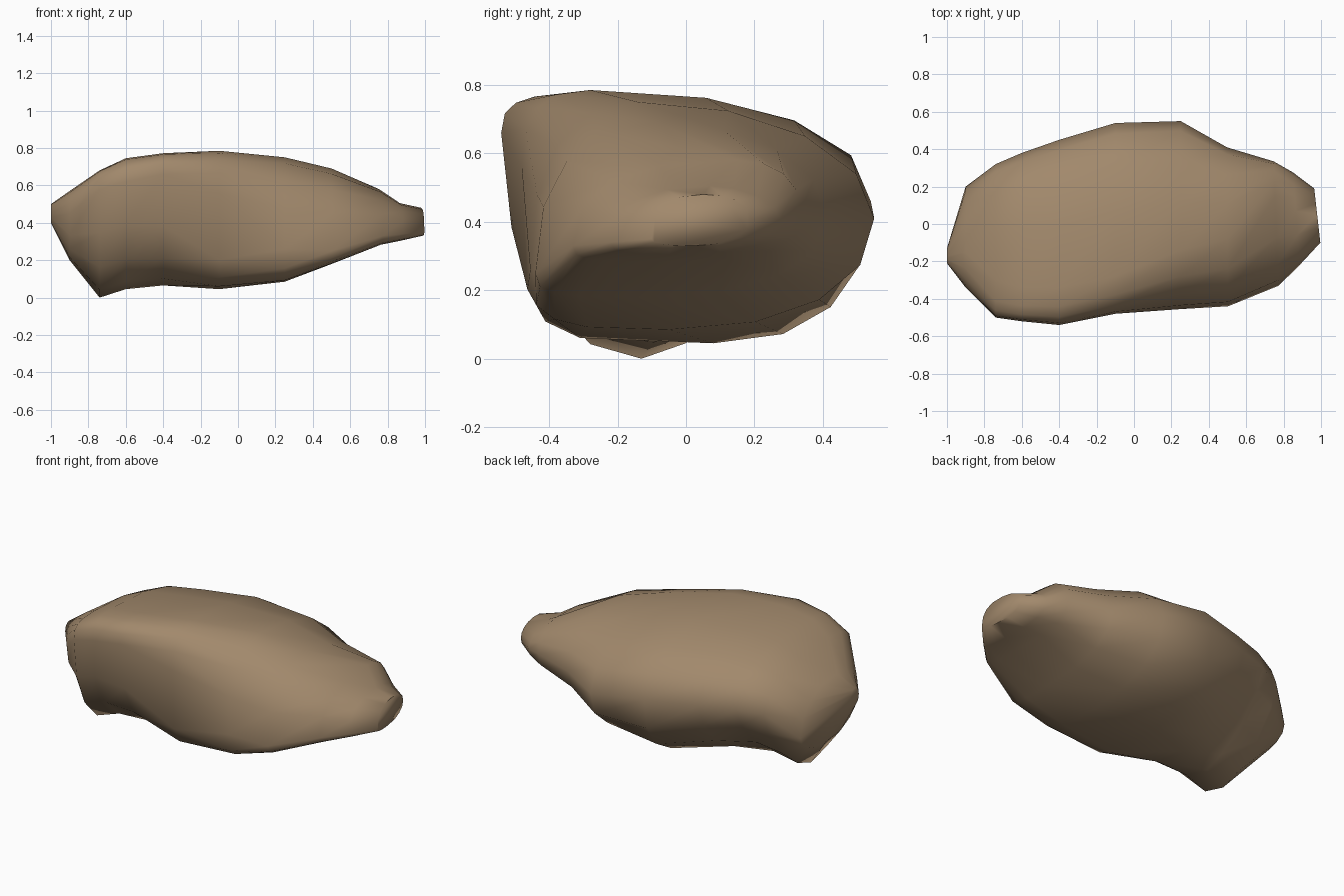
import bpy
import bmesh
from math import cos, sin, pi, radians

cube = bpy.data.objects.get("Cube")
if cube:
    bpy.data.objects.remove(cube, do_unlink=True)

# Stone colour
stone = bpy.data.materials.new("brown stone")
stone.use_nodes = True
colour = (0.36, 0.25, 0.15, 1)
stone.diffuse_color = colour
shader = next(n for n in stone.node_tree.nodes if n.type == "BSDF_PRINCIPLED")
shader.inputs["Base Color"].default_value = colour
shader.inputs["Roughness"].default_value = 0.9

# Cross-sections along the boulder: x, then the (y, z) of its front, top, back
# and bottom extremes, then how hollow each corner is:
# upper front, upper back, lower back, lower front
sections = [
    (-1, (-.21, .45), (-.17, .5), (-.13, .44), (-.17, .4), .9, .9, .9, .9),
    (-.9, (-.34, .45), (-.15, .57), (.2, .31), (-.04, .2), .8, .9, .9, .8),
    (-.74, (-.5, .58), (-.3, .68), (.32, .46), (-.13, 0), .6, .85, 1.3, .95),
    (-.6, (-.52, .62), (-.34, .745), (.38, .47), (-.1, .045), .65, .85, 1.4, .95),
    (-.4, (-.54, .66), (-.34, .772), (.45, .47), (-.05, .065), .7, .9, 1.15, .8),
    (-.1, (-.48, .56), (-.28, .785), (.54, .46), (.08, .045), .75, .92, .85, .38),
    (.25, (-.455, .26), (-.14, .75), (.55, .41), (-.05, .085), .85, 1, .9, .55),
    (.5, (-.44, .25), (-.08, .69), (.41, .42), (-.15, .18), .85, 1, .85, .6),
    (.76, (-.33, .33), (.15, .58), (.335, .43), (-.1, .283), .8, .9, .7, .6),
    (.87, (-.22, .34), (.07, .505), (.275, .41), (-.05, .305), .85, 1.1, .8, .7),
    (.985, (-.1, .35), (.05, .48), (.19, .41), (.02, .33), .8, .9, .9, .8),
]
STEPS = 4


def quarter(side, pole, power, upward):
    """Rounded arc between a side extreme and a top or bottom extreme."""
    points = []
    for i in range(STEPS):
        angle = pi / 2 * i / STEPS
        if not upward:
            angle = pi / 2 - angle
        across, along = max(cos(angle), 0) ** power, max(sin(angle), 0) ** power
        y = pole[0] + (side[0] - pole[0]) * across
        z = side[1] + (pole[1] - side[1]) * along
        points.append((y, z))
    return points


def outline(front, top, back, bottom, front_brow, back_brow, back_base, front_base):
    return (quarter(front, top, front_brow, True)
            + quarter(back, top, back_brow, False)
            + quarter(back, bottom, back_base, True)
            + quarter(front, bottom, front_base, False))


# Skin the sections into one closed boulder, with the narrow end cut aslant
bm = bmesh.new()
rings = []
for x, *shape in sections:
    lean = 0.12 * max(x, 0) ** 4
    rings.append([bm.verts.new((x - lean * y, y, z)) for y, z in outline(*shape)])
for near, far in zip(rings, rings[1:]):
    for i in range(len(near)):
        j = (i + 1) % len(near)
        bm.faces.new((near[i], near[j], far[j], far[i]))
bm.faces.new(rings[0])
bm.faces.new(rings[-1])
bmesh.ops.recalc_face_normals(bm, faces=bm.faces)

mesh = bpy.data.meshes.new("boulder")
bm.to_mesh(mesh)
bm.free()
mesh.materials.append(stone)
boulder = bpy.data.objects.new("boulder", mesh)
bpy.context.collection.objects.link(boulder)

# Soft worn surface with only the hardest breaks kept crisp
bpy.ops.object.select_all(action="DESELECT")
boulder.select_set(True)
bpy.context.view_layer.objects.active = boulder
bpy.ops.object.shade_smooth_by_angle(angle=radians(75))
